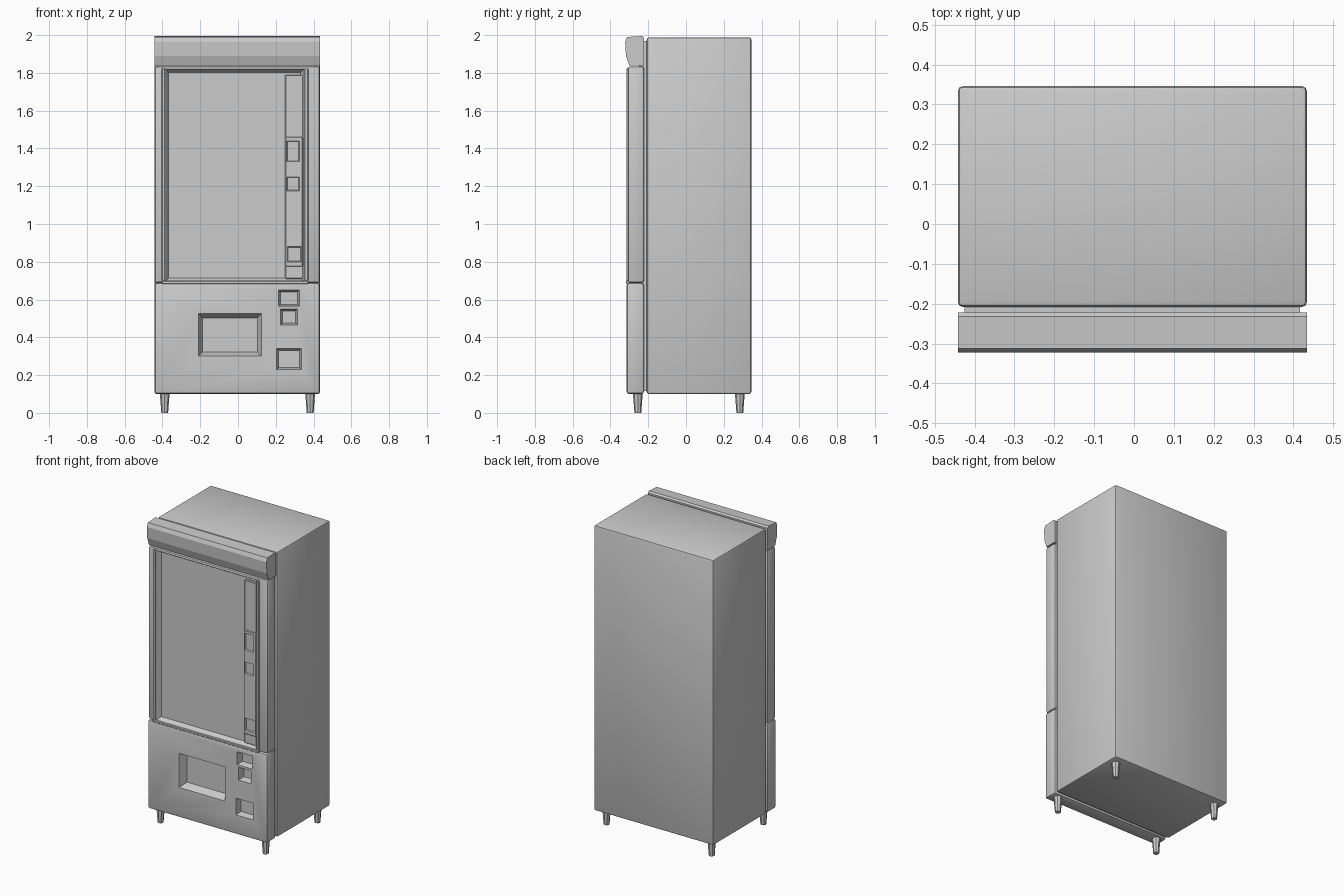
import bpy
import bmesh
from mathutils import Vector

old = bpy.data.objects.get("Cube")
if old:
    bpy.data.objects.remove(old, do_unlink=True)

grey = bpy.data.materials.new("light_grey")
grey.use_nodes = True
COLOUR = (0.6, 0.6, 0.6, 1)
grey.diffuse_color = COLOUR
grey.node_tree.nodes["Principled BSDF"].inputs["Base Color"].default_value = COLOUR


def finish(name, bm):
    bmesh.ops.recalc_face_normals(bm, faces=bm.faces)
    mesh = bpy.data.meshes.new(name)
    bm.to_mesh(mesh)
    bm.free()
    mesh.materials.append(grey)
    obj = bpy.data.objects.new(name, mesh)
    bpy.context.collection.objects.link(obj)
    return obj


def smooth(obj):
    bpy.ops.object.select_all(action="DESELECT")
    obj.select_set(True)
    bpy.context.view_layer.objects.active = obj
    bpy.ops.object.shade_smooth_by_angle()


def box(name, x, y, z, bevel=0.0, segments=2):
    """Box from (min, max) ranges, with optional rounded edges."""
    bm = bmesh.new()
    bmesh.ops.create_cube(bm, size=1)
    for v in bm.verts:
        v.co = Vector([r[0] if c < 0 else r[1] for c, r in zip(v.co, (x, y, z))])
    if bevel:
        bmesh.ops.bevel(bm, geom=bm.edges[:], offset=bevel, segments=segments,
                        profile=0.5, affect="EDGES")
    obj = finish(name, bm)
    if bevel:
        smooth(obj)
    return obj


def recess(target, x, z, front, depth, taper=0.01):
    """Cut a pocket with sloping walls into the front of a part."""
    bm = bmesh.new()
    loops = []
    for y, inset in ((front - taper, -taper * taper / depth), (front + depth, taper)):
        a, b, c, d = x[0] + inset, x[1] - inset, z[0] + inset, z[1] - inset
        loops.append([bm.verts.new(p) for p in ((a, y, c), (b, y, c), (b, y, d), (a, y, d))])
    bm.faces.new(loops[0])
    bm.faces.new(loops[1])
    for i in range(4):
        j = (i + 1) % 4
        bm.faces.new((loops[0][i], loops[0][j], loops[1][j], loops[1][i]))
    cutter = finish(target.name + "_cutter", bm)
    cutter.hide_render = True
    cutter.hide_viewport = True
    mod = target.modifiers.new("recess", "BOOLEAN")
    mod.operation = "DIFFERENCE"
    mod.solver = "EXACT"
    mod.object = cutter


def extrude_x(name, profile, x):
    """Sweep a (y, z) outline along x."""
    bm = bmesh.new()
    face = bm.faces.new([bm.verts.new((x[0], y, z)) for y, z in profile])
    out = bmesh.ops.extrude_face_region(bm, geom=[face])
    verts = [v for v in out["geom"] if isinstance(v, bmesh.types.BMVert)]
    bmesh.ops.translate(bm, verts=verts, vec=(x[1] - x[0], 0, 0))
    return finish(name, bm)


# Cabinet and the narrow hinge gap behind the door
box("cabinet", (-0.442, 0.434), (-0.208, 0.346), (0.1, 1.988), 0.012)
box("door_gap", (-0.425, 0.417), (-0.25, -0.2), (0.115, 1.97))

# Lower door panel with the delivery tray and coin pockets
lower = box("lower_panel", (-0.442, 0.434), (-0.315, -0.222), (0.1, 0.688), 0.014)
recess(lower, (-0.21, 0.125), (0.3, 0.525), -0.315, 0.05, 0.022)
recess(lower, (0.215, 0.325), (0.565, 0.65), -0.315, 0.04)
recess(lower, (0.225, 0.315), (0.465, 0.55), -0.315, 0.04)
recess(lower, (0.205, 0.335), (0.23, 0.34), -0.315, 0.04)

# Upper door with the display window and the control column beside it
upper = box("upper_door", (-0.442, 0.434), (-0.308, -0.222), (0.688, 1.835), 0.014)
recess(upper, (-0.385, 0.35), (0.695, 1.82), -0.308, 0.03, 0.018)
box("control_column", (0.25, 0.345), (-0.292, -0.27), (0.71, 1.79), 0.004, 1)
column = box("control_plate", (0.252, 0.343), (-0.3, -0.285), (0.775, 1.46), 0.003, 1)
recess(column, (0.258, 0.325), (1.33, 1.44), -0.3, 0.012, 0.006)
recess(column, (0.258, 0.325), (1.175, 1.25), -0.3, 0.012, 0.006)
recess(column, (0.262, 0.335), (0.8, 0.88), -0.3, 0.012, 0.006)

# Raised window trim
box("left_trim", (-0.405, -0.384), (-0.316, -0.3), (0.7, 1.825), 0.004, 1)
box("right_trim", (0.352, 0.372), (-0.316, -0.3), (0.7, 1.825), 0.004, 1)
box("sill_trim", (-0.405, 0.372), (-0.318, -0.295), (0.682, 0.7), 0.004, 1)

# Header with a forward bulging fascia
extrude_x("header", [(-0.222, 1.838), (-0.3, 1.838), (-0.318, 1.89), (-0.322, 1.965),
                     (-0.312, 1.99), (-0.232, 1.995), (-0.222, 1.985)], (-0.442, 0.434))

# Tapered feet
for depth_name, y in (("front", -0.255), ("rear", 0.285)):
    for side, x in (("right", -0.388), ("left", 0.382)):
        bm = bmesh.new()
        bmesh.ops.create_cone(bm, cap_ends=True, segments=8, radius1=0.018,
                              radius2=0.026, depth=0.105)
        bmesh.ops.translate(bm, verts=bm.verts, vec=(x, y, 0.0525))
        smooth(finish(f"{depth_name}_{side}_foot", bm))
